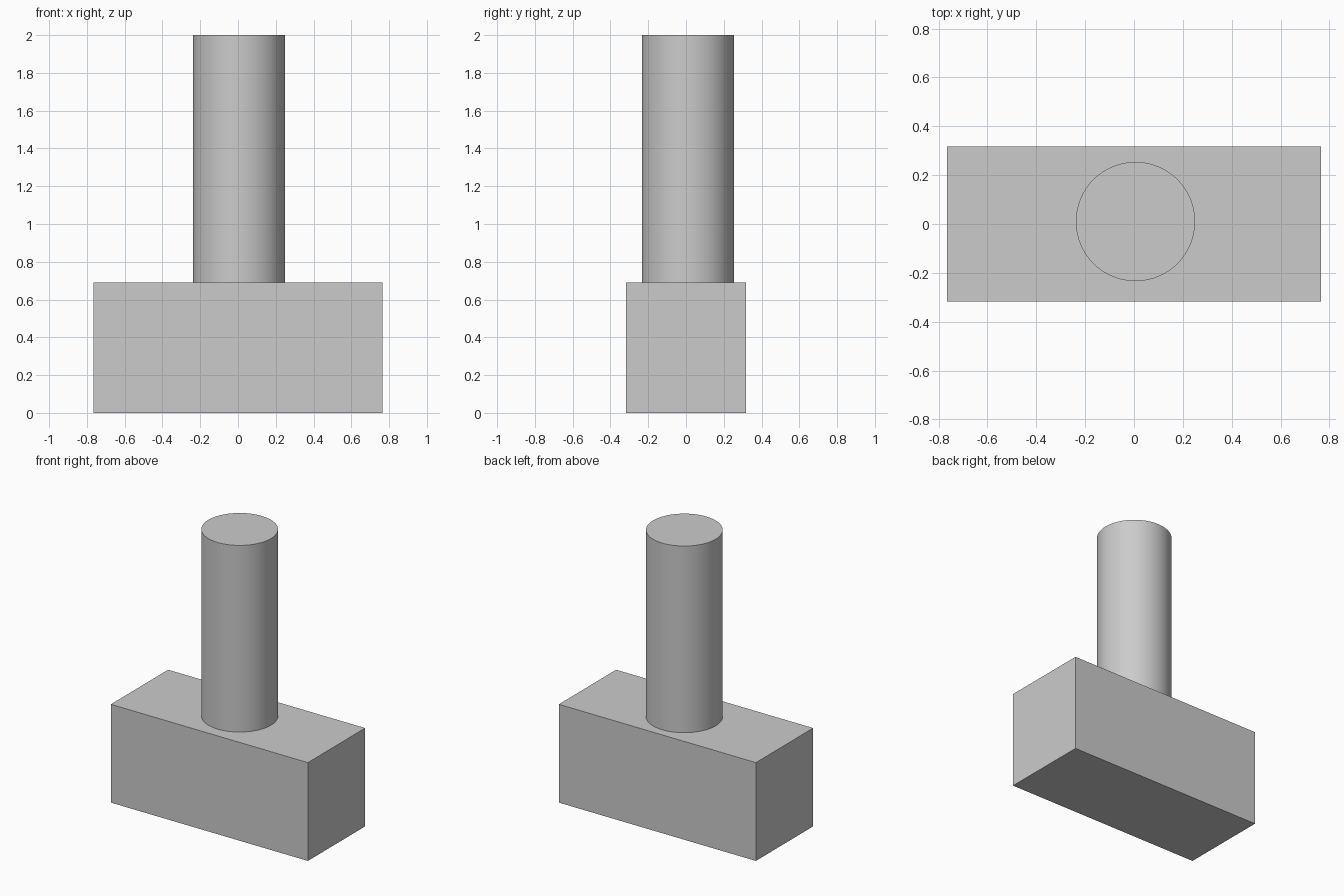
import bpy
import math

cube = bpy.data.objects.get("Cube")
if cube:
    bpy.data.objects.remove(cube, do_unlink=True)

# One plain grey for both parts
grey = bpy.data.materials.new("plain_grey")
grey.use_nodes = True
colour = (0.6, 0.6, 0.6, 1)
grey.diffuse_color = colour
grey.node_tree.nodes["Principled BSDF"].inputs["Base Color"].default_value = colour

BASE_SIZE = (1.53, 0.635, 0.69)
HEIGHT = 2.0
POST_RADIUS = 0.244


def finish(name):
    obj = bpy.context.object
    obj.name = obj.data.name = name
    obj.data.materials.append(grey)
    return obj


# Rectangular base block
bpy.ops.mesh.primitive_cube_add(size=1, location=(0, 0, BASE_SIZE[2] / 2))
base = finish("base_block")
base.scale = BASE_SIZE
bpy.ops.object.transform_apply(location=False, rotation=False, scale=True)

# Round post standing on the block, slightly off centre
post_height = HEIGHT - BASE_SIZE[2]
bpy.ops.mesh.primitive_cylinder_add(
    vertices=64, radius=POST_RADIUS, depth=post_height,
    location=(0.006, 0.01, BASE_SIZE[2] + post_height / 2))
finish("round_post")
bpy.ops.object.shade_smooth_by_angle(angle=math.radians(30))
